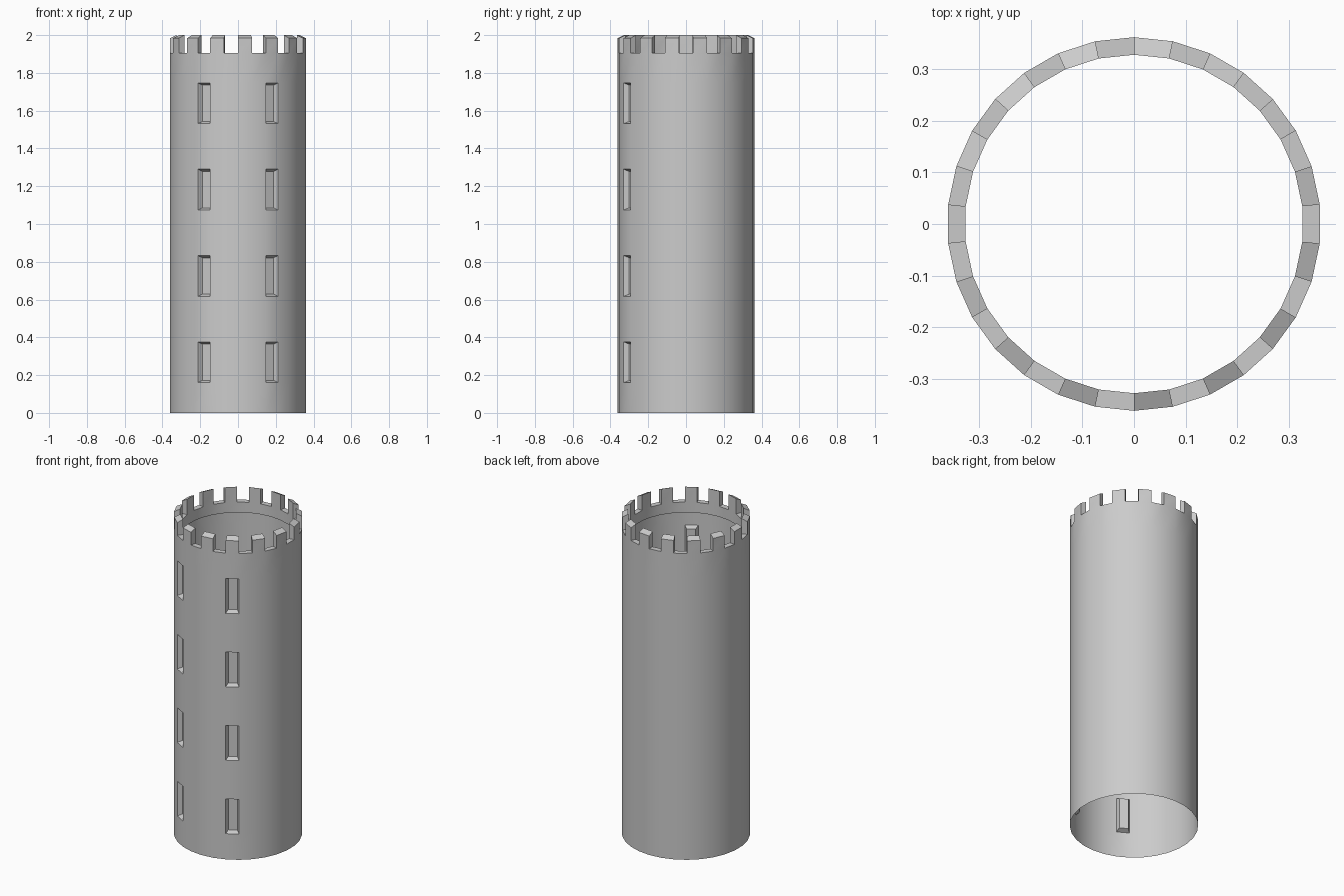
import bpy
import bmesh
import math

cube = bpy.data.objects.get("Cube")
if cube:
    bpy.data.objects.remove(cube, do_unlink=True)

SIDES = 30
OUTER, INNER = 0.362, 0.328
FLOOR_Z, LIP_Z = 1.905, 1.84
WINDOW_COLUMNS = (2, SIDES - 3)
WINDOW_BASES = [0.16 + 0.457 * k for k in range(4)]
WINDOW_HEIGHT = 0.216

stone = bpy.data.materials.new("grey_stone")
stone.use_nodes = True
stone.diffuse_color = (0.6, 0.6, 0.6, 1)
stone.node_tree.nodes["Principled BSDF"].inputs["Base Color"].default_value = (0.6, 0.6, 0.6, 1)

bm = bmesh.new()


def ring(radius, z):
    """Circle of vertices, starting at the front and turning towards +x."""
    step = math.tau / SIDES
    return [bm.verts.new((radius * math.sin(i * step), -radius * math.cos(i * step), z))
            for i in range(SIDES)]


def bridge(a, b):
    """Band of quads between two rings."""
    return [bm.faces.new((a[i], a[(i + 1) % SIDES], b[(i + 1) % SIDES], b[i]))
            for i in range(SIDES)]


# Outer wall, with a row of faces for each level of windows
levels = [0]
for base in WINDOW_BASES:
    levels += [base, base + WINDOW_HEIGHT]
levels.append(FLOOR_Z)
rings = [ring(OUTER, z) for z in levels]
bands = [bridge(a, b) for a, b in zip(rings, rings[1:])]

# Walkway and the short inner lip hanging below it
inner_edge = ring(INNER, FLOOR_Z)
walkway = bridge(rings[-1], inner_edge)
bridge(inner_edge, ring(INNER, LIP_Z))
bm.normal_update()

# Recessed windows
windows = [band[c] for band in bands[1::2] for c in WINDOW_COLUMNS]
bmesh.ops.inset_individual(bm, faces=windows, thickness=0.017, depth=-0.028)

# Merlons on every second segment, tops sloping outwards
for face in walkway[::2]:
    result = bmesh.ops.extrude_face_region(bm, geom=[face])
    if face.is_valid:
        bmesh.ops.delete(bm, geom=[face], context='FACES_ONLY')
    for v in result["geom"]:
        if isinstance(v, bmesh.types.BMVert):
            outside = v.co.xy.length > (OUTER + INNER) / 2
            v.co.z = 1.984 if outside else 2.0

bm.normal_update()
mesh = bpy.data.meshes.new("round_tower")
bm.to_mesh(mesh)
bm.free()
mesh.materials.append(stone)
tower = bpy.data.objects.new("round_tower", mesh)
bpy.context.collection.objects.link(tower)

bpy.ops.object.select_all(action='DESELECT')
tower.select_set(True)
bpy.context.view_layer.objects.active = tower
bpy.ops.object.shade_smooth_by_angle(angle=math.radians(30))
